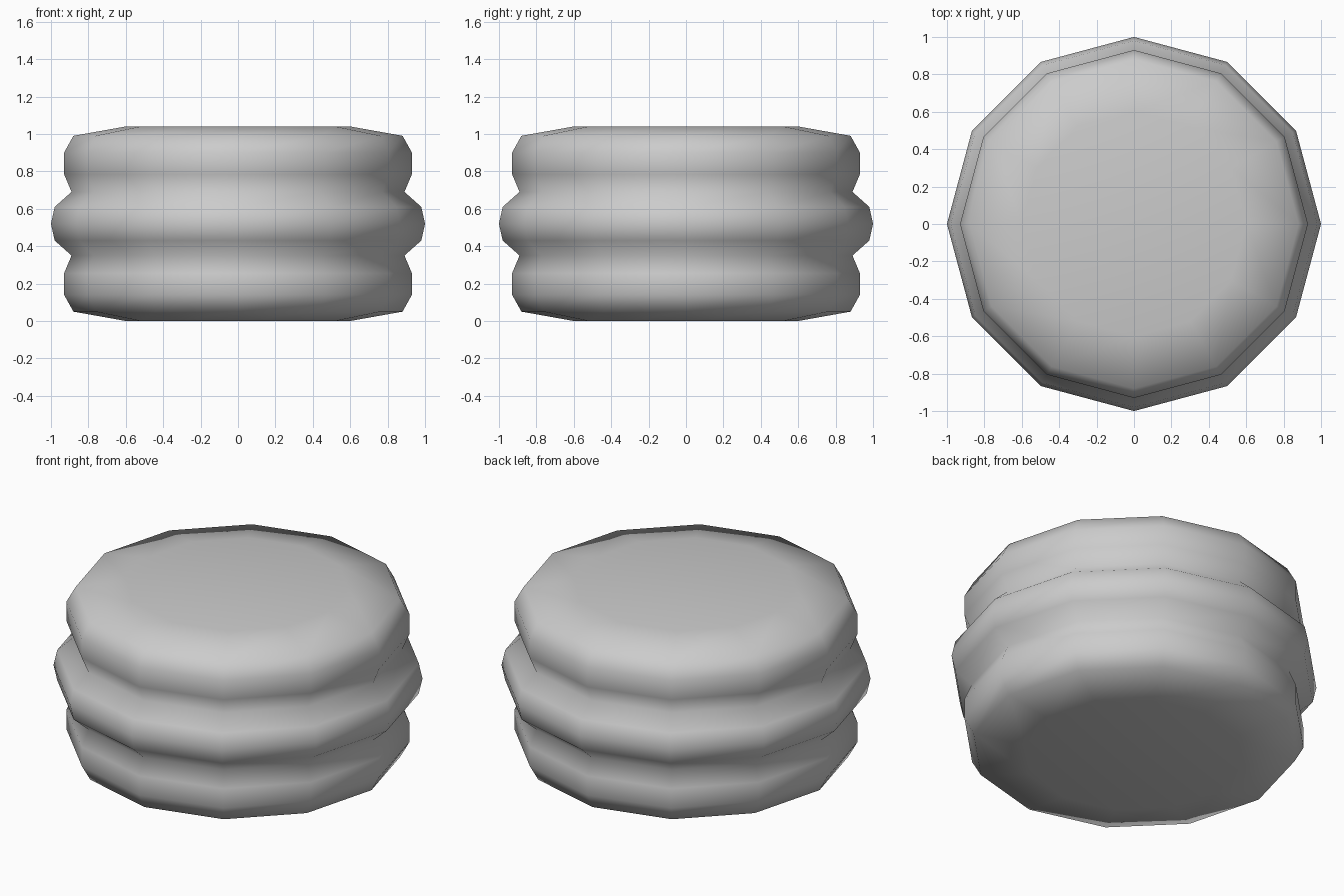
import bpy
import bmesh
from math import cos, sin, pi

cube = bpy.data.objects.get("Cube")
if cube:
    bpy.data.objects.remove(cube, do_unlink=True)

SIDES = 12
HEIGHT = 1.04

# One flat grey
grey = bpy.data.materials.new("plain_grey")
grey.use_nodes = True
colour = (0.6, 0.6, 0.6, 1)
grey.diffuse_color = colour
grey.node_tree.nodes["Principled BSDF"].inputs["Base Color"].default_value = colour

# Lower half of the outline (radius, height), mirrored about the widest ring
lower = [(0.60, 0.0), (0.88, 0.05), (0.93, 0.14), (0.93, 0.255),
         (0.89, 0.35), (0.98, 0.43)]
middle = [(1.0, HEIGHT / 2)]
upper = [(r, HEIGHT - z) for r, z in reversed(lower)]

# Three bulging layers in one continuous skin
bm = bmesh.new()
rings = []
for r, z in lower + middle + upper:
    rings.append([bm.verts.new((r * cos(2 * pi * i / SIDES),
                                r * sin(2 * pi * i / SIDES), z))
                  for i in range(SIDES)])
for a, b in zip(rings, rings[1:]):
    for i in range(SIDES):
        j = (i + 1) % SIDES
        bm.faces.new((a[i], a[j], b[j], b[i]))

# Flat end caps
bm.faces.new(list(reversed(rings[0])))
bm.faces.new(rings[-1])
for face in bm.faces:
    face.smooth = True

mesh = bpy.data.meshes.new("layered_body")
bm.to_mesh(mesh)
bm.free()
mesh.materials.append(grey)
body = bpy.data.objects.new("layered_body", mesh)
bpy.context.collection.objects.link(body)
